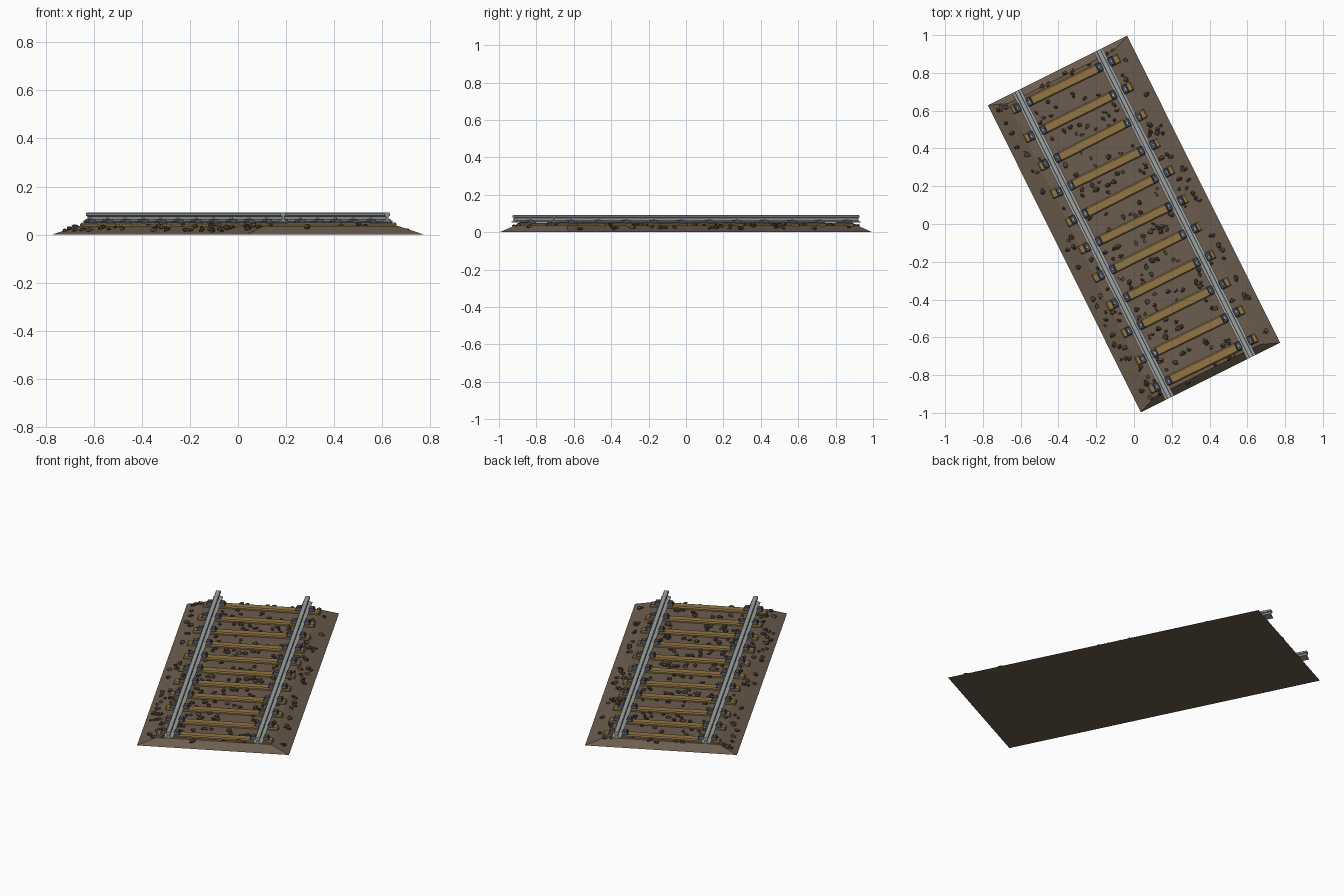
import bpy, bmesh, math, random
from mathutils import Matrix, Vector

if "Cube" in bpy.data.objects:
    bpy.data.objects.remove(bpy.data.objects["Cube"])

random.seed(7)
TURN = Matrix.Rotation(math.radians(26.5), 4, 'Z')   # the track lies diagonally
HALF_W, HALF_L = 0.412, 0.908
GROUND = 0.036
GAUGE = 0.242
SLEEPERS = [-0.825 + 0.165 * i for i in range(11)]


def srgb(r, g, b):
    f = lambda c: (c / 255 / 12.92) if c < 11 else ((c / 255 + 0.055) / 1.055) ** 2.4
    return (f(r), f(g), f(b), 1)


def material(name, rgb):
    m = bpy.data.materials.new(name)
    m.diffuse_color = srgb(*rgb)
    m.use_nodes = True
    m.node_tree.nodes["Principled BSDF"].inputs["Base Color"].default_value = m.diffuse_color
    return m


EARTH = material("brown earth", (108, 92, 77))
WOOD = material("ochre wood", (146, 118, 68))
STEEL = material("rail steel", (158, 164, 162))
IRON = material("dark iron", (78, 82, 92))
BOLT = material("bolt metal", (170, 174, 180))
STONE = material("dark stone", (82, 70, 58))


def finish(bm, name, mat):
    bmesh.ops.recalc_face_normals(bm, faces=bm.faces)
    mesh = bpy.data.meshes.new(name)
    bm.to_mesh(mesh)
    bm.free()
    mesh.materials.append(mat)
    ob = bpy.data.objects.new(name, mesh)
    ob.matrix_world = TURN
    bpy.context.collection.objects.link(ob)
    return ob


def box(bm, x, y, z, sx, sy, sz, taper=1.0, spin=0.0):
    m = Matrix.Translation((x, y, z)) @ Matrix.Rotation(spin, 4, 'Z') @ Matrix.Diagonal((sx, sy, sz, 1))
    verts = bmesh.ops.create_cube(bm, size=1)["verts"]
    for v in verts:
        if v.co.z > 0:
            v.co.x *= taper
            v.co.y *= taper
    bmesh.ops.transform(bm, matrix=m, verts=verts)


# Sloped earth bed
bm = bmesh.new()
rings = []
for hw, hl, z in ((HALF_W, HALF_L, 0), (HALF_W - 0.1, HALF_L - 0.04, GROUND)):
    rings.append([bm.verts.new((sx * hw, sy * hl, z)) for sx, sy in ((-1, -1), (1, -1), (1, 1), (-1, 1))])
bm.faces.new(rings[0])
bm.faces.new(rings[1])
for i in range(4):
    j = (i + 1) % 4
    bm.faces.new((rings[0][i], rings[0][j], rings[1][j], rings[1][i]))
finish(bm, "earth_bed", EARTH)

# Wooden sleepers, each laid a little unevenly
bm = bmesh.new()
for y in SLEEPERS:
    box(bm, random.uniform(-.006, .006), y, 0.036, 0.635, 0.05, 0.028, spin=random.uniform(-.012, .012))
sleepers = finish(bm, "sleepers", WOOD)
bev = sleepers.modifiers.new("worn_edges", 'BEVEL')
bev.width = 0.006
bev.segments = 1

# Rails: I-shaped profile swept along the track
half = [(0.025, 0.053), (0.025, 0.057), (0.006, 0.062), (0.006, 0.076),
        (0.013, 0.079), (0.013, 0.088), (0.010, 0.091)]
profile = half + [(-x, z) for x, z in reversed(half)]
for side, name in ((-1, "left_rail"), (1, "right_rail")):
    bm = bmesh.new()
    ends = [[bm.verts.new((side * GAUGE + x, y, z)) for x, z in profile] for y in (-HALF_L, HALF_L)]
    bm.faces.new(ends[0])
    bm.faces.new(ends[1])
    for i in range(len(profile)):
        j = (i + 1) % len(profile)
        bm.faces.new((ends[0][i], ends[0][j], ends[1][j], ends[1][i]))
    finish(bm, name, STEEL)

# Rail chairs with clamps on both sides, and their bolts
plates, bolts = bmesh.new(), bmesh.new()
for y in SLEEPERS:
    for side in (-1, 1):
        x = side * GAUGE
        box(plates, x, y, 0.0515, 0.105, 0.046, 0.005)
        for d in (-1, 1):
            box(plates, x + d * 0.034, y, 0.059, 0.030, 0.046, 0.012, taper=0.8)
            bmesh.ops.create_cone(bolts, cap_ends=True, segments=6, radius1=0.007, radius2=0.006, depth=0.008,
                                  matrix=Matrix.Translation((x + d * 0.036, y, 0.068)))
finish(plates, "rail_chairs", IRON)
finish(bolts, "chair_bolts", BOLT)

# Scattered angular stones, kept clear of sleepers and rails
bm = bmesh.new()
count = 0
while count < 230:
    x = random.uniform(-0.38, 0.38)
    y = random.uniform(-0.88, 0.88)
    near_sleeper = abs(x) < 0.33 and min(abs(y - s) for s in SLEEPERS) < 0.032
    near_rail = abs(abs(x) - GAUGE) < 0.03
    if near_sleeper or near_rail:
        continue
    z = GROUND * min(1, (HALF_W - abs(x)) / 0.1, (HALF_L - abs(y)) / 0.04)
    r = random.uniform(0.010, 0.018)
    verts = bmesh.ops.create_icosphere(bm, subdivisions=1, radius=r)["verts"]
    for v in verts:
        v.co *= random.uniform(0.65, 1.2)
    spin = Matrix.Rotation(random.uniform(0, 6.28), 4, 'Z')
    bmesh.ops.transform(bm, verts=verts, matrix=Matrix.Translation((x, y, z + r * 0.3)) @ spin
                        @ Matrix.Diagonal((1.15, 0.85, 0.7, 1)))
    count += 1
finish(bm, "stones", STONE)
